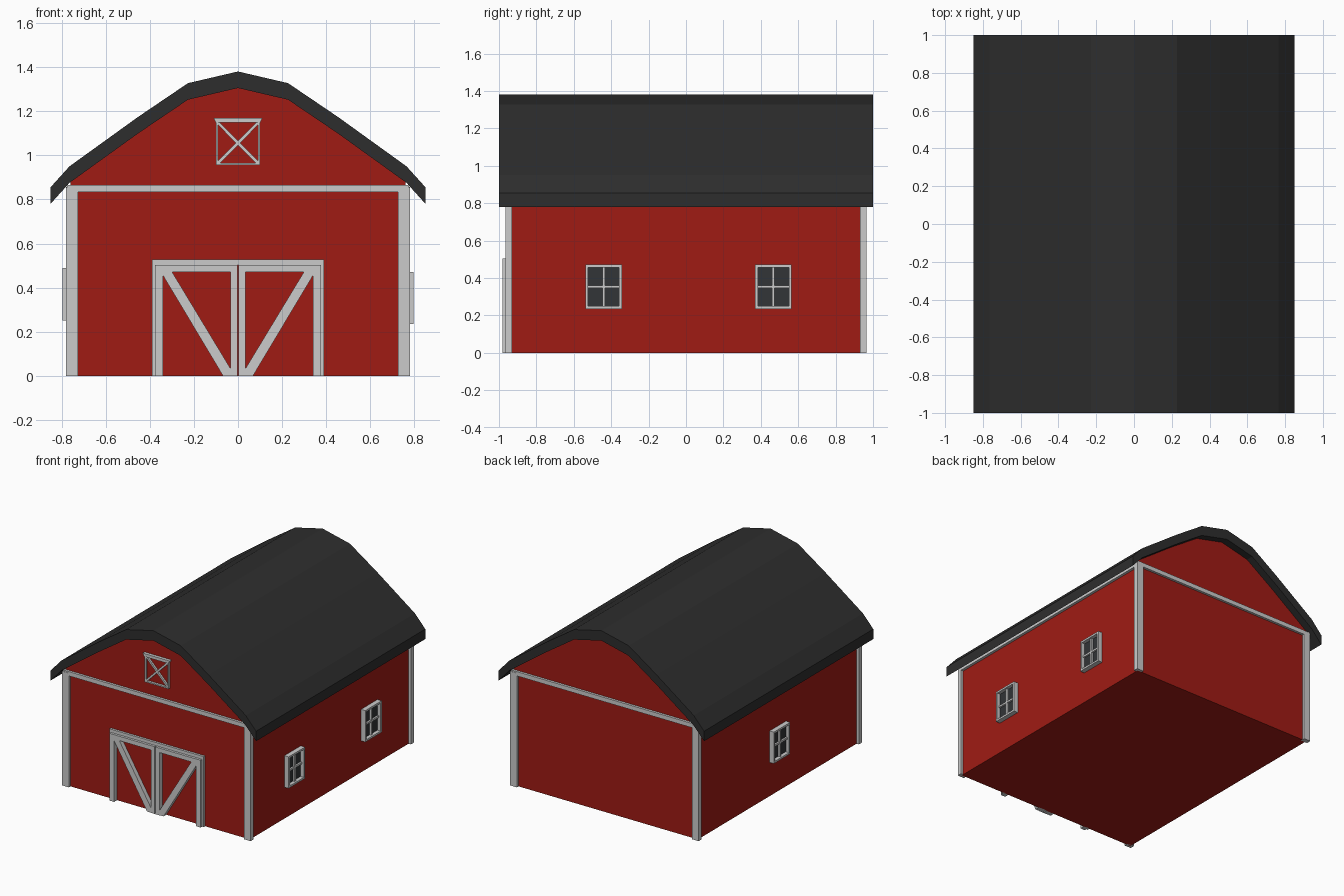
import bpy, bmesh
from mathutils import Vector

if "Cube" in bpy.data.objects:
    bpy.data.objects.remove(bpy.data.objects["Cube"])


def material(name, rgb):
    m = bpy.data.materials.new(name)
    m.diffuse_color = (*rgb, 1)
    m.use_nodes = True
    m.node_tree.nodes["Principled BSDF"].inputs["Base Color"].default_value = m.diffuse_color
    return m


RED = material("barn_red", (0.35, 0.011, 0.007))
BLACK = material("roof_black", (0.027, 0.027, 0.027))
GLASS = material("dark_glass", (0.032, 0.035, 0.038))


def prism(name, pts, a, b, mat=None, axis="y"):
    """Extrude an outline drawn in (horizontal, z) from a to b along axis."""
    bm = bmesh.new()
    place = (lambda u, z, t: (u, t, z)) if axis == "y" else (lambda u, z, t: (t, u, z))
    lo = [bm.verts.new(place(u, z, a)) for u, z in pts]
    hi = [bm.verts.new(place(u, z, b)) for u, z in pts]
    bm.faces.new(lo)
    bm.faces.new(hi[::-1])
    n = len(pts)
    for i in range(n):
        j = (i + 1) % n
        bm.faces.new((lo[i], hi[i], hi[j], lo[j]))
    bmesh.ops.recalc_face_normals(bm, faces=bm.faces)
    me = bpy.data.meshes.new(name)
    bm.to_mesh(me)
    bm.free()
    ob = bpy.data.objects.new(name, me)
    bpy.context.collection.objects.link(ob)
    if mat:
        me.materials.append(mat)
    return ob


def board(name, u0, u1, z0, z1, a, b, mat=None, axis="y"):
    return prism(name, [(u0, z0), (u1, z0), (u1, z1), (u0, z1)], a, b, mat, axis)


def strip(name, p, q, width, a, b):
    """Slanted board between two points on the front."""
    p, q = Vector(p), Vector(q)
    d = (q - p).normalized() * width / 2
    n = Vector((-d.y, d.x))
    return prism(name, [p + n, q + n, q - n, p - n], a, b)


# Roof: bent shell
half = [(0.85, 0.855), (0.764, 0.95), (0.4545, 1.173), (0.227, 1.327)]
top = half + [(0, 1.38)] + [(-x, z) for x, z in reversed(half)]
T = 0.075
prism("roof", top + [(x, z - T) for x, z in reversed(top)], -1, 1, BLACK)

# Walls with gables reaching just inside the roof
gable = [(x, z - T + 0.008) for x, z in top[2:-2]]
prism("walls", [(-0.76, 0), (0.76, 0), (0.76, 0.882)] + gable + [(-0.76, 0.882)],
      -0.945, 0.945, RED)

# Corner posts and trim below the roof
for sx in (-1, 1):
    for sy in (-1, 1):
        board("corner_post", sx * 0.725, sx * 0.78, 0, 0.855, sy * 0.93, sy * 0.965)
    board("eave_trim", -0.93, 0.93, 0.825, 0.857, sx * 0.75, sx * 0.78, axis="x")
for sy in (-1, 1):
    board("gable_beam", -0.775, 0.775, 0.833, 0.865, sy * 0.94, sy * 0.963)

# Door surround
board("door_lintel", -0.39, 0.39, 0.503, 0.527, -0.962, -0.94)
for s in (-1, 1):
    board("door_jamb", s * 0.375, s * 0.39, 0, 0.503, -0.962, -0.94)
    # Door leaf trim
    board("door_outer_stile", s * 0.34, s * 0.377, 0, 0.503, -0.98, -0.94)
    board("door_inner_stile", s * 0.003, s * 0.035, 0, 0.503, -0.98, -0.94)
    board("door_top_rail", s * 0.035, s * 0.34, 0.47, 0.503, -0.98, -0.94)
    prism("door_brace", [(s * 0.34, 0.47), (s * 0.34, 0.455), (s * 0.068, 0),
                         (s * 0.035, 0), (s * 0.035, 0.035), (s * 0.298, 0.47)],
          -0.978, -0.94)

# Loft hatch
F, B = -0.962, -0.94
for s in (-1, 1):
    board("hatch_side", s * 0.09, s * 0.1, 0.955, 1.15, F, B)
    strip("hatch_brace", (-s * 0.093, 0.962), (s * 0.093, 1.15), 0.014, F + 0.002, B)
board("hatch_sill", -0.09, 0.09, 0.955, 0.965, F, B)
prism("hatch_cap", [(-0.1, 1.148), (0.1, 1.148), (0.112, 1.17), (-0.112, 1.17)], F - 0.006, B)


# Windows: frame, cross bars and recessed glass
def window(s, y, z, w=0.097, h=0.118, t=0.014):
    a, b = s * 0.75, s * 0.795
    for k in (-1, 1):
        board("window_side", y + k * (w - t), y + k * w, z - h, z + h, a, b, axis="x")
        board("window_rail", y - w + t, y + w - t, z + k * (h - t), z + k * h, a, b, axis="x")
    board("window_mullion", y - 0.007, y + 0.007, z - h + t, z + h - t, a, s * 0.782, axis="x")
    board("window_crossbar", y - w + t, y + w - t, z - 0.007, z + 0.007, a, s * 0.781, axis="x")
    board("window_glass", y - w + t, y + w - t, z - h + t, z + h - t, a, s * 0.768, GLASS, "x")


window(1, -0.44, 0.353)
window(1, 0.467, 0.353)
window(-1, 0, 0.37)
